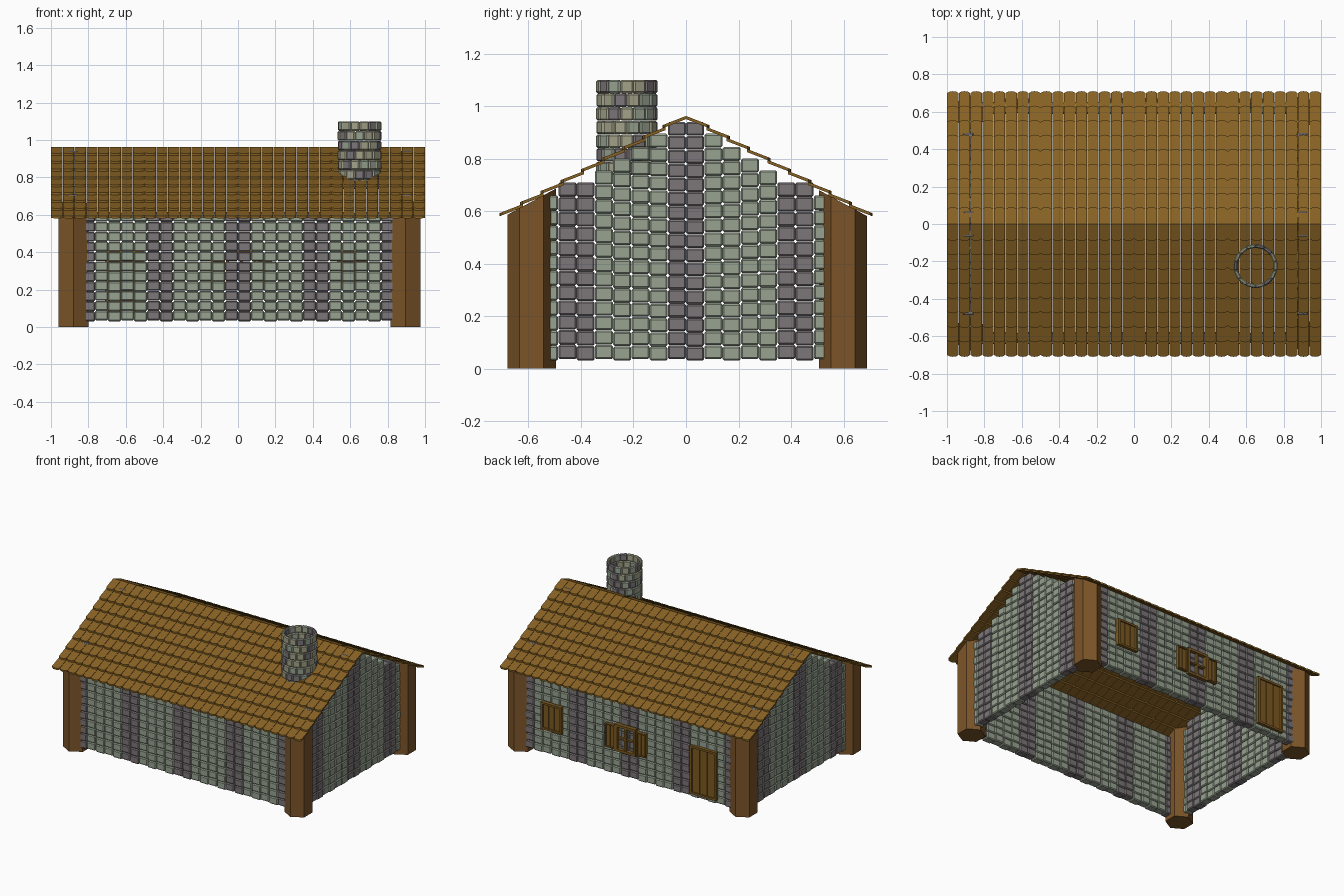
import bpy, bmesh, math, random
from mathutils import Matrix, Vector

if "Cube" in bpy.data.objects:
    bpy.data.objects.remove(bpy.data.objects["Cube"])

random.seed(4)


def material(name, rgb):
    m = bpy.data.materials.new(name)
    m.diffuse_color = (*rgb, 1)
    m.use_nodes = True
    m.node_tree.nodes["Principled BSDF"].inputs["Base Color"].default_value = m.diffuse_color
    return m


GREEN = material("green_stone", (0.31, 0.36, 0.28))
PURPLE = material("purple_stone", (0.20, 0.18, 0.19))
TAN = material("tan_stone", (0.36, 0.36, 0.25))
WOOD = material("post_wood", (0.20, 0.09, 0.022))
PLANK = material("plank_wood", (0.20, 0.10, 0.015))
DARK = material("dark_wood", (0.10, 0.05, 0.012))
TILE = material("roof_tile", (0.24, 0.12, 0.017))


def box(bm, center, size, mat=0, turn=0.0):
    M = (Matrix.Rotation(turn, 4, 'Z') @ Matrix.Translation(center)
         @ Matrix.Diagonal((*size, 1)))
    vs = bmesh.ops.create_cube(bm, size=1, matrix=M)["verts"]
    for f in {f for v in vs for f in v.link_faces}:
        f.material_index = mat


def prism(bm, bottom, top):
    a = [bm.verts.new(p) for p in bottom]
    b = [bm.verts.new(p) for p in top]
    n = len(a)
    bm.faces.new(a[::-1])
    bm.faces.new(b)
    for i in range(n):
        bm.faces.new((a[i], a[(i + 1) % n], b[(i + 1) % n], b[i]))


def finish(bm, name, mats, bevel=0, loc=(0, 0, 0)):
    bmesh.ops.recalc_face_normals(bm, faces=bm.faces)
    me = bpy.data.meshes.new(name)
    bm.to_mesh(me)
    bm.free()
    for m in mats:
        me.materials.append(m)
    ob = bpy.data.objects.new(name, me)
    ob.location = loc
    bpy.context.collection.objects.link(ob)
    if bevel:
        mod = ob.modifiers.new("bevel", 'BEVEL')
        mod.width = bevel
        mod.segments = 1
    return ob


def roof_z(y):
    return 0.95 - 0.54 * abs(y)


# Stone walls: columns of bevelled bricks, two purple then four green
COL, THICK = 0.0695, 0.06
GABLE_TOPS = [0.94, 0.895, 0.845, 0.80, 0.755, 0.71, 0.71, 0.66]


def wall(name, cols, along_x, mid):
    bm = bmesh.new()
    for k in range(-cols, cols):
        c = (k + 0.5) * COL
        ring = k if k >= 0 else -k - 1
        mat = 1 if (ring + 1) % 6 < 2 else 0
        top = 0.615 if along_x else GABLE_TOPS[ring]
        base = 0.03 + (0.005 if k % 2 else 0)
        rows = round((top - 0.03) / 0.055)
        h = (top - base) / rows
        for r in range(rows):
            z = base + (r + 0.5) * h
            d = mid + random.uniform(-0.002, 0.002)
            if along_x:
                box(bm, (c, d, z), (COL - 0.001, THICK, h - 0.001), mat)
            else:
                box(bm, (d, c, z), (THICK, COL - 0.001, h - 0.001), mat)
    finish(bm, name, [GREEN, PURPLE], 0.006)


wall("front_wall", 12, True, -0.61)
wall("back_wall", 12, True, 0.62)
wall("right_gable_wall", 8, False, 0.90)
wall("left_gable_wall", 8, False, -0.885)

# Six-sided corner posts, tops cut to the roof slope
for px, side in ((-0.88, "left"), (0.895, "right")):
    for py, end in ((-0.588, "front"), (0.598, "back")):
        bm = bmesh.new()
        pts = [(px + 0.092 * math.cos(a), py + 0.092 * math.sin(a))
               for a in (math.radians(30 + 60 * i) for i in range(6))]
        prism(bm, [(x, y, 0) for x, y in pts],
              [(x, y, roof_z(y) + 0.003) for x, y in pts])
        finish(bm, f"{end}_{side}_post", [WOOD])

# Roof slopes of overlapping round-ended tiles
ROWS, COLS, T = 9, 32, 0.012
PITCH, W = 0.698 / ROWS, 2 / COLS
for s, name in ((-1, "front_roof_slope"), (1, "back_roof_slope")):
    bm = bmesh.new()
    for r in range(ROWS):
        y0, y1 = r * PITCH, (r + 1) * PITCH
        z0, z1 = roof_z(y0), roof_z(y1) + 0.007
        y1 += 0.012
        for c in range(COLS):
            x = -1 + (c + 0.5) * W
            hw = W / 2 - 0.0012
            shape = [(-hw, 0), (hw, 0), (hw, 0.89), (hw * 0.55, 0.98),
                     (0, 1), (-hw * 0.55, 0.98), (-hw, 0.89)]
            low = [(x + u, s * (y0 + (y1 - y0) * v), z0 + (z1 - z0) * v)
                   for u, v in shape]
            prism(bm, low, [(a, b, z + T) for a, b, z in low])
    finish(bm, name, [TILE])

# Round hollow chimney of staggered stones
bm = bmesh.new()
N, H, R = 14, 0.052, 0.106
for r in range(7):
    for i in range(N):
        a = 2 * math.pi * (i + 0.5 * (r % 2)) / N
        mat = 1 if (i + r // 2) % 5 == 0 else random.choice((0, 0, 2, 2, 1))
        box(bm, (R, 0, 0.736 + (r + 0.5) * H),
            (0.02, 2 * math.pi * (R + 0.006) / N, H - 0.001), mat, a)
finish(bm, "chimney", [GREEN, PURPLE, TAN], 0.006, (0.65, -0.225, 0))


# Back wall fittings, given as x and z ranges
def panel(bm, x0, x1, z0, z1, y0, y1, mat=0):
    box(bm, ((x0 + x1) / 2, (y0 + y1) / 2, (z0 + z1) / 2),
        (x1 - x0, y1 - y0, z1 - z0), mat)


def frame(bm, x0, x1, z0, z1, w, y0, y1):
    panel(bm, x0, x0 + w, z0, z1, y0, y1)
    panel(bm, x1 - w, x1, z0, z1, y0, y1)
    panel(bm, x0 + w, x1 - w, z0, z0 + w, y0, y1)
    panel(bm, x0 + w, x1 - w, z1 - w, z1, y0, y1)


def planked(name, x0, x1, z0, z1, count, w):
    bm = bmesh.new()
    frame(bm, x0, x1, z0, z1, w, 0.63, 0.672)
    panel(bm, x0 + w, x1 - w, z0 + w, z1 - w, 0.63, 0.654, 1)
    step = (x1 - x0 - 2 * w) / count
    for i in range(count):
        a = x0 + w + i * step
        panel(bm, a + 0.002, a + step - 0.002, z0 + w, z1 - w, 0.65, 0.663)
    finish(bm, name, [PLANK, DARK])


planked("door", -0.71, -0.50, 0.06, 0.41, 3, 0.015)
planked("closed_window", 0.53, 0.695, 0.21, 0.405, 3, 0.014)

# Open window with a mullion and a shutter on each side
bm = bmesh.new()
frame(bm, -0.065, 0.10, 0.21, 0.405, 0.018, 0.63, 0.675)
panel(bm, 0.010, 0.026, 0.228, 0.387, 0.63, 0.67)
panel(bm, -0.047, 0.082, 0.30, 0.312, 0.63, 0.667)
finish(bm, "open_window_frame", [PLANK])
for a, b, n in ((0.104, 0.182, "left_shutter"), (-0.145, -0.069, "right_shutter")):
    planked(n, a, b, 0.22, 0.39, 2, 0.008)
